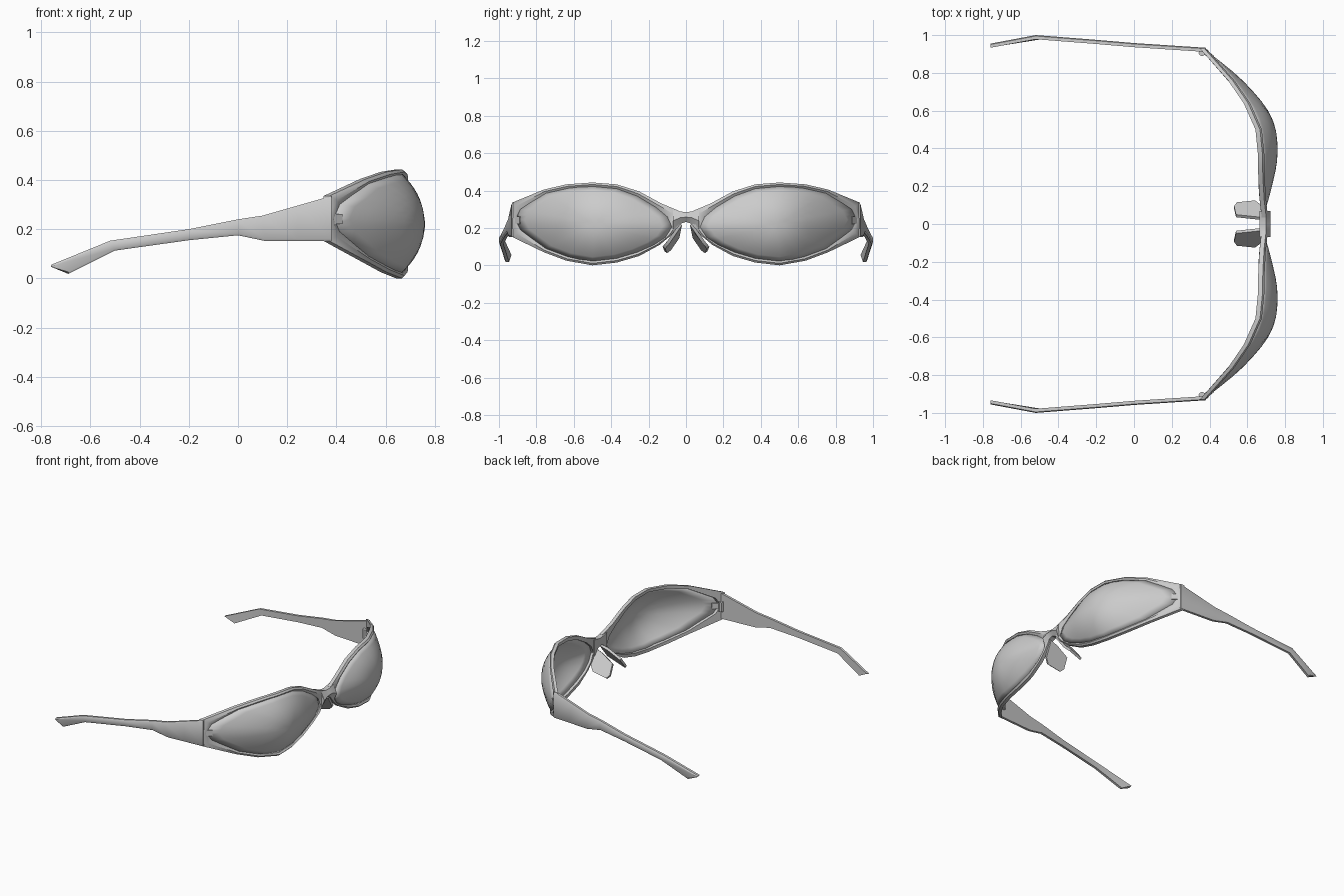
import bpy, bmesh, math

if "Cube" in bpy.data.objects:
    bpy.data.objects.remove(bpy.data.objects["Cube"])


def interp(table, v):
    if v <= table[0][0]:
        return table[0][1]
    for (a, fa), (b, fb) in zip(table, table[1:]):
        if v <= b:
            return fa + (fb - fa) * (v - a) / (b - a)
    return table[-1][1]


def add_object(name, verts, faces, angle=35, mirror=True):
    mesh = bpy.data.meshes.new(name)
    mesh.from_pydata(verts, [], faces)
    bm = bmesh.new()
    bm.from_mesh(mesh)
    bmesh.ops.recalc_face_normals(bm, faces=bm.faces)
    bm.to_mesh(mesh)
    bm.free()
    ob = bpy.data.objects.new(name, mesh)
    bpy.context.collection.objects.link(ob)
    bpy.ops.object.select_all(action='DESELECT')
    ob.select_set(True)
    bpy.context.view_layer.objects.active = ob
    bpy.ops.object.shade_smooth_by_angle(angle=math.radians(angle))
    if mirror:
        m = ob.modifiers.new("mirror", 'MIRROR')
        m.use_axis = (False, True, False)
        m.use_mirror_merge = False
    return ob


def loft(loops, cyclic):
    """Quads between equal-length closed loops; capped unless cyclic."""
    n, k = len(loops[0]), len(loops)
    verts = [p for lp in loops for p in lp]
    faces = []
    for i in range(k if cyclic else k - 1):
        j = (i + 1) % k
        for a in range(n):
            b = (a + 1) % n
            faces.append((i*n + a, i*n + b, j*n + b, j*n + a))
    if not cyclic:
        faces += [tuple(range(n)), tuple(range((k - 1)*n, k*n))]
    return verts, faces


# Wrap curve of the front: x as a function of y
WRAP = [(0, .712), (.1, .70), (.2, .69), (.35, .69), (.5, .675),
        (.6, .64), (.76, .53), (.93, .38), (1.0, .315)]


def wrap(y):
    return interp(WRAP, y)


def smooth_wrap(y):
    return sum(wrap(y + d) for d in (-.04, -.02, 0, .02, .04)) / 5


# Matching outer and inner outlines of one rim in (y, z)
OUTER = [(.93, .335), (.76, .405), (.64, .433), (.5, .443), (.37, .433), (.25, .395),
         (.13, .33), (.035, .29), (.03, .22), (.08, .16), (.14, .11), (.25, .05),
         (.37, .015), (.5, 0), (.64, .025), (.76, .07), (.93, .152), (.933, .245)]
INNER = [(.885, .30), (.75, .385), (.63, .412), (.5, .422), (.37, .41), (.26, .37),
         (.16, .31), (.10, .26), (.075, .205), (.11, .15), (.17, .11), (.26, .07),
         (.37, .037), (.5, .022), (.63, .045), (.75, .09), (.885, .19), (.912, .245)]
RIDGE = [((a + c) / 2, (b + d) / 2) for (a, b), (c, d) in zip(OUTER, INNER)]

# Rims with a raised front ridge
sections = [(OUTER, -.032), (OUTER, -.008), (RIDGE, .002), (INNER, -.006), (INNER, -.032)]
add_object("rim", *loft([[(wrap(y) + dx, y, z) for y, z in pts] for pts, dx in sections], True))

# Domed lenses, built as rings shrinking to the centre
CY, CZ, RINGS = .49, .222, 8
edge = []
for (a, b), (c, d) in zip(INNER, INNER[1:] + INNER[:1]):
    edge += [(a, b), ((a + c) / 2, (b + d) / 2)]
verts, faces, n = [], [], len(edge)
for i in range(RINGS):
    r = 1 - i / RINGS
    for y, z in edge:
        yy = CY + (y - CY) * r
        verts.append((smooth_wrap(yy) - .012 + .086 * (1 - r**2.2), yy, CZ + (z - CZ) * r))
verts.append((smooth_wrap(CY) + .074, CY, CZ))
for i in range(RINGS - 1):
    for a in range(n):
        b = (a + 1) % n
        faces.append((i*n + a, i*n + b, (i + 1)*n + b, (i + 1)*n + a))
faces += [((RINGS - 1)*n + a, (RINGS - 1)*n + (a + 1) % n, RINGS*n) for a in range(n)]
lens = add_object("lens", verts, faces)
solid = lens.modifiers.new("thickness", 'SOLIDIFY')
solid.thickness = .008
solid.offset = 0

# Bridge joining the two rims
loops = []
for y, zb, zt in [(-.07, .18, .295), (-.03, .222, .288), (0, .232, .284),
                  (.03, .222, .288), (.07, .18, .295)]:
    x, zm = .70, (zb + zt) / 2
    loops.append([(x - .035, y, zb), (x, y, zb), (x + .023, y, zm), (x, y, zt), (x - .035, y, zt)])
add_object("bridge", *loft(loops, False), mirror=False)

# Nose pads: thin plates running back and down
outer = [(.69, .035, .225), (.675, .10, .13), (.64, .125, .10),
         (.545, .115, .075), (.53, .095, .09), (.54, .05, .155), (.63, .04, .205)]
add_object("nose_pad", *loft([outer, [(x, y - .014, z - .01) for x, y, z in outer]], False))

# Temples: side profile swept through a thin slab that bows outwards
BOW = [(-.76, .955), (-.52, 1.0), (-.2, .975), (0, .958), (.38, .933)]
TOP = [(.38, .335), (.24, .295), (.1, .255), (0, .24), (-.2, .20), (-.52, .153), (-.76, .055)]
BOTTOM = [(.38, .152), (.24, .152), (.11, .152), (0, .175), (-.2, .155), (-.5, .113), (-.69, .018)]
loops = []
for (xt, zt), (xb, zb) in zip(TOP, BOTTOM):
    yt, yb = interp(BOW, xt), interp(BOW, xb)
    loops.append([(xt, yt - .005, zt), (xt, yt - .022, zt), (xb, yb - .022, zb), (xb, yb - .005, zb),
                  (xb, yb, zb + .008), (xt, yt, zt - .008)])
add_object("temple", *loft(loops, False))

# Hinge barrels and the small plates fixing them to the rims
ring = [(math.cos(t * math.pi / 4), math.sin(t * math.pi / 4)) for t in range(8)]
add_object("hinge_barrel", *loft([[(.36 + .018 * c, .905 + .016 * s, z) for c, s in ring]
                                  for z in (.21, .275)], False))
plate = [(.365, .90), (.41, .875), (.425, .89), (.38, .922)]
add_object("hinge_plate", *loft([[(x, y, z) for x, y in plate] for z in (.222, .262)], False))
